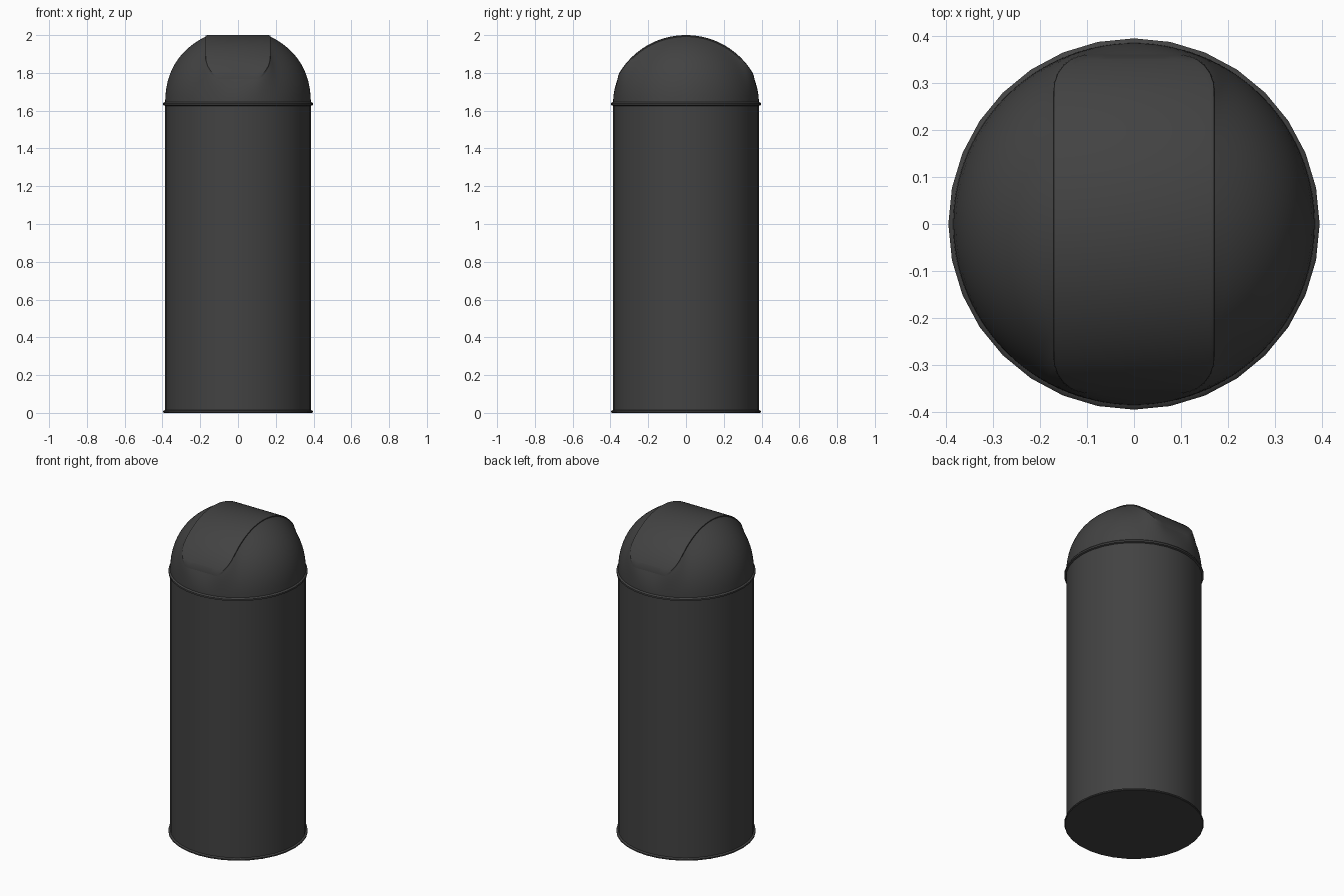
import bpy, bmesh, math
from mathutils import Vector

if "Cube" in bpy.data.objects:
    bpy.data.objects.remove(bpy.data.objects["Cube"], do_unlink=True)

BODY_R, RIM_R, DOME_Z = 0.386, 0.396, 1.64
ARC_R, TOP = 0.412, 2.0           # curvature of the flap, seen from the side
HALF_X, HALF_Y, CORNER = 0.172, 0.362, 0.075
STEPS = 128

charcoal = bpy.data.materials.new("charcoal")
charcoal.use_nodes = True
colour = (0.055, 0.055, 0.055, 1)
charcoal.diffuse_color = colour
charcoal.node_tree.nodes["Principled BSDF"].inputs["Base Color"].default_value = colour


def finish(name, bm, angle=35):
    bmesh.ops.recalc_face_normals(bm, faces=bm.faces)
    mesh = bpy.data.meshes.new(name)
    bm.to_mesh(mesh)
    bm.free()
    mesh.materials.append(charcoal)
    ob = bpy.data.objects.new(name, mesh)
    bpy.context.collection.objects.link(ob)
    bpy.ops.object.select_all(action='DESELECT')
    ob.select_set(True)
    bpy.context.view_layer.objects.active = ob
    bpy.ops.object.shade_smooth_by_angle(angle=math.radians(angle))
    return ob


def bridge(bm, a, b):
    n = len(a)
    for i in range(n):
        j = (i + 1) % n
        bm.faces.new((a[i], a[j], b[j], b[i]))


def lathe(name, profile, segments=32, cap_ends=False):
    bm = bmesh.new()
    rings = []
    for r, z in profile:
        rings.append([bm.verts.new((r * math.cos(t), r * math.sin(t), z))
                      for t in (2 * math.pi * i / segments for i in range(segments))])
    for a, b in zip(rings, rings[1:]):
        bridge(bm, a, b)
    if cap_ends:
        bm.faces.new(rings[0])
        bm.faces.new(rings[-1])
    return finish(name, bm)


def arc_z(y, drop=0.0):
    r = ARC_R - drop
    return TOP - ARC_R + math.sqrt(r * r - y * y)


def outline(inset, drop):
    """Rounded rectangle sampled by angle and wrapped over the flap's arc."""
    hx, hy, c = HALF_X - inset, HALF_Y - inset, CORNER
    points = []
    for i in range(STEPS):
        t = 2 * math.pi * (i + 0.5) / STEPS
        dx, dy = math.cos(t), math.sin(t)
        k = min(hx / abs(dx), hy / abs(dy))
        x, y = abs(dx) * k, abs(dy) * k
        cx, cy = hx - c, hy - c
        if x > cx and y > cy:
            along = abs(dx) * cx + abs(dy) * cy
            k = along + math.sqrt(along ** 2 - cx ** 2 - cy ** 2 + c * c)
        points.append(Vector((dx * k, dy * k, arc_z(dy * k, drop))))
    return points


# Cylinder body and its two rolled rims
lathe("body", [(BODY_R, 0.004), (BODY_R, 1.64)], cap_ends=True)
lathe("base_rim", [(RIM_R - 0.004, 0), (RIM_R, 0.003), (RIM_R, 0.01), (BODY_R, 0.015)],
      cap_ends=True)
lathe("lid_rim", [(BODY_R - 0.004, 1.624), (RIM_R, 1.629), (RIM_R, 1.639),
                  (RIM_R - 0.004, 1.644), (BODY_R - 0.004, 1.647)])

# Domed lid, lofted from the round rim up to the flap opening
bm = bmesh.new()
edge = outline(0, 0.008)
foot, control = [], []
for p in edge:
    r = min(math.hypot(p.x, p.y), BODY_R - 0.01)
    d = Vector((p.x, p.y, 0)).normalized() * BODY_R
    rise = (BODY_R - r) * r / math.sqrt(BODY_R ** 2 - r ** 2)
    foot.append(d + Vector((0, 0, DOME_Z)))
    control.append(d + Vector((0, 0, p.z - rise)))
rings = []
LEVELS = 12
for k in range(LEVELS + 1):
    s = k / LEVELS
    rings.append([bm.verts.new(a * (1 - s) ** 2 + b * 2 * s * (1 - s) + c * s * s)
                  for a, b, c in zip(foot, control, edge)])
for a, b in zip(rings, rings[1:]):
    bridge(bm, a, b)
finish("domed_lid", bm, 60)

# Swing flap with a narrow bevelled border, filled by strips across its width
bm = bmesh.new()
rings = [[bm.verts.new(p) for p in outline(inset, drop)]
         for inset, drop in ((0, 0.012), (0.001, 0.003), (0.010, 0))]
for a, b in zip(rings, rings[1:]):
    bridge(bm, a, b)
inner = rings[-1]
quarter = STEPS // 4
for i in range(-quarter, quarter - 1):
    a, b = inner[i % STEPS], inner[(i + 1) % STEPS]
    if abs(a.co.y - b.co.y) > 1e-5:
        mirror_a = inner[(STEPS // 2 - 1 - i) % STEPS]
        mirror_b = inner[(STEPS // 2 - 2 - i) % STEPS]
        bm.faces.new((a, b, mirror_b, mirror_a))
finish("swing_flap", bm, 25)
